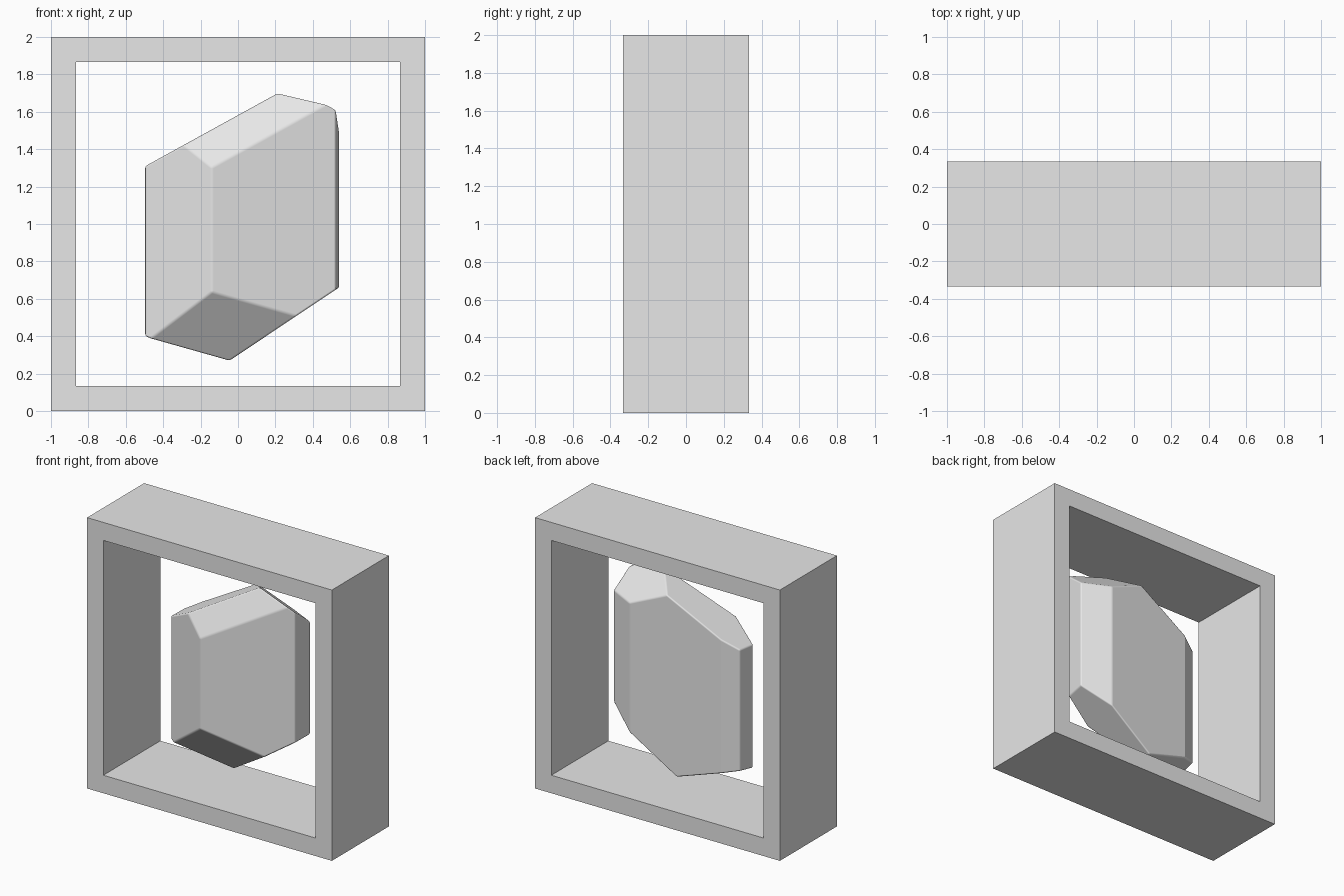
import bpy
import bmesh
import math
from mathutils import Vector

cube = bpy.data.objects.get("Cube")
if cube:
    bpy.data.objects.remove(cube, do_unlink=True)

# One plain grey for everything
grey = bpy.data.materials.new("light_grey")
grey.use_nodes = True
grey.diffuse_color = (0.8, 0.8, 0.8, 1)
grey.node_tree.nodes["Principled BSDF"].inputs["Base Color"].default_value = grey.diffuse_color


def add_object(name, bm):
    bmesh.ops.recalc_face_normals(bm, faces=bm.faces)
    mesh = bpy.data.meshes.new(name)
    bm.to_mesh(mesh)
    bm.free()
    mesh.materials.append(grey)
    obj = bpy.data.objects.new(name, mesh)
    bpy.context.collection.objects.link(obj)
    return obj


# Square frame: a rectangular section swept round four mitred corners
bm = bmesh.new()
depth, outer, inner = 0.333, 1.0, 0.867
section = [(outer, -depth), (outer, depth), (inner, depth), (inner, -depth)]
rings = []
for sx, sz in [(-1, -1), (1, -1), (1, 1), (-1, 1)]:
    rings.append([bm.verts.new((sx * r, y, 1 + sz * r)) for r, y in section])
for i in range(4):
    a, b = rings[i], rings[(i + 1) % 4]
    for j in range(4):
        k = (j + 1) % 4
        bm.faces.new((a[j], a[k], b[k], b[j]))
add_object("square_frame", bm)

# Crystal: a tall prism trimmed by slanted facets
footprint = [(-0.497, -0.073), (-0.14, -0.245), (0.523, -0.085), (0.542, 0.07),
             (0.342, 0.172), (-0.366, 0.116), (-0.485, 0.062)]
bm = bmesh.new()
base = bm.faces.new([bm.verts.new((x, y, 0)) for x, y in footprint])
top = bmesh.ops.extrude_face_region(bm, geom=[base])["geom"]
bmesh.ops.translate(bm, vec=(0, 0, 2), verts=[v for v in top if isinstance(v, bmesh.types.BMVert)])
bmesh.ops.recalc_face_normals(bm, faces=bm.faces)

# Each facet is z = height + slope_x * x + slope_y * y; side 1 trims above, -1 below
facets = [
    (1.582, 0.55, 0.0, 1),
    (1.775, 0.1, 1.87, 1),
    (1.742, -0.37, -0.76, 1),
    (0.293, 0.065, -1.44, -1),
    (0.30, 0.667, 0.0, -1),
    (0.25, -0.33, 0.2, -1),
]
for height, slope_x, slope_y, side in facets:
    geom = bm.verts[:] + bm.edges[:] + bm.faces[:]
    cut = bmesh.ops.bisect_plane(bm, geom=geom, plane_co=(0, 0, height),
                                 plane_no=Vector((-slope_x, -slope_y, 1)) * side,
                                 clear_outer=True)["geom_cut"]
    edges = [e for e in cut if isinstance(e, bmesh.types.BMEdge)]
    bmesh.ops.contextual_create(bm, geom=edges)
bmesh.ops.remove_doubles(bm, verts=bm.verts, dist=0.004)
crystal = add_object("crystal", bm)

# Soft narrow edges
bevel = crystal.modifiers.new("soft_edges", "BEVEL")
bevel.width = 0.01
bevel.segments = 2
bevel.limit_method = "ANGLE"
bevel.angle_limit = math.radians(20)
bevel.harden_normals = True
bpy.ops.object.select_all(action="DESELECT")
crystal.select_set(True)
bpy.context.view_layer.objects.active = crystal
bpy.ops.object.shade_smooth_by_angle(angle=math.radians(15))
